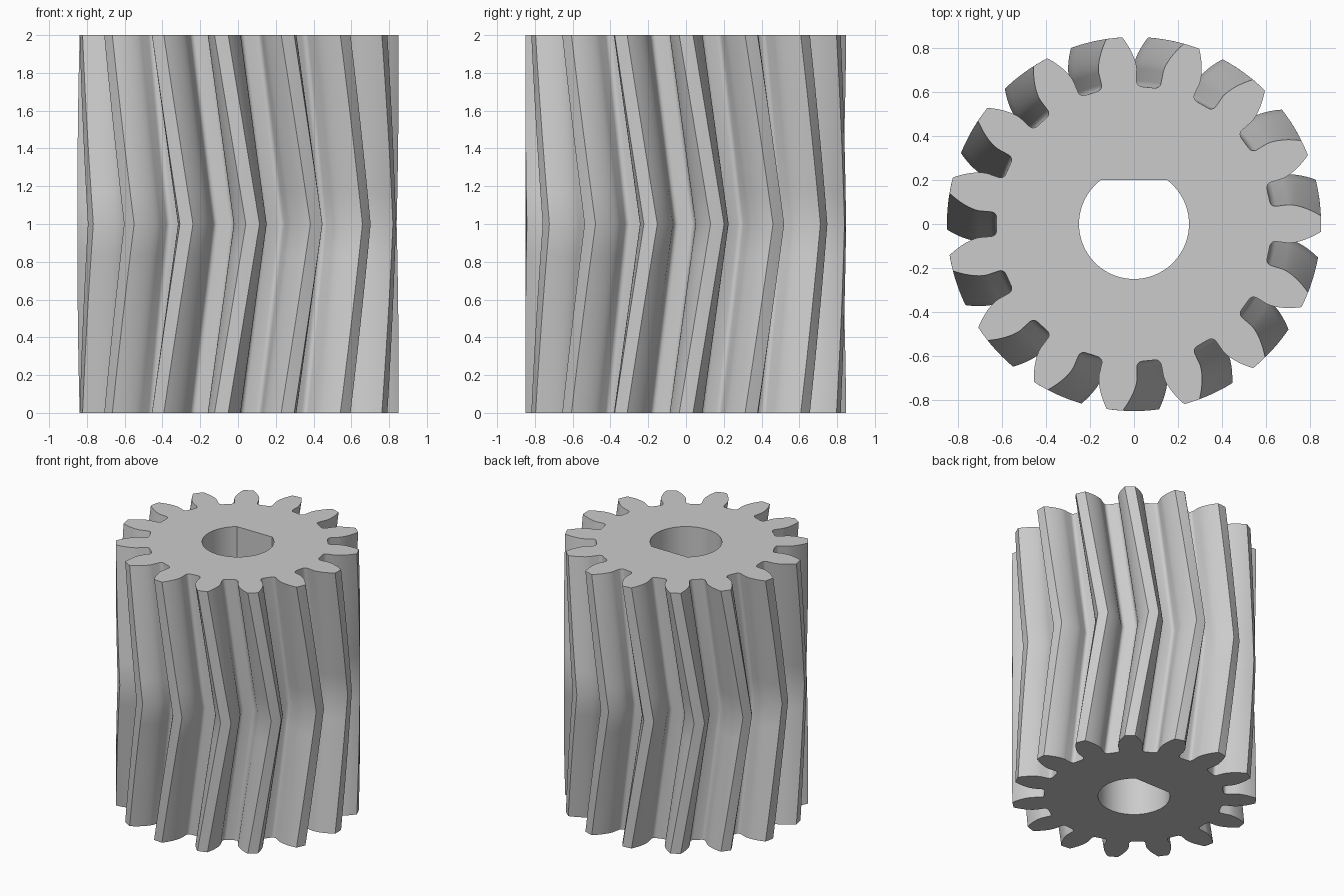
import bpy, bmesh
from math import sin, cos, tan, acos, asin, pi, radians

default = bpy.data.objects.get("Cube")
if default:
    bpy.data.objects.remove(default, do_unlink=True)

TEETH = 15
ROOT, BASE, TIP = 0.625, 0.705, 0.85
HEIGHT = 2.0
TWIST = radians(11.2)        # turn from each end to the middle
START = radians(168.05)      # centre of one tooth on the end faces
TIP_HALF = radians(2.45)     # half angle of the tooth tip
FILLET = 0.025
LAYERS = 12


def involute(radius):
    a = acos(min(1, BASE / radius))
    return tan(a) - a


def half_tooth():
    """Radius and angle from the tooth centre, root to tip."""
    base_half = TIP_HALF + involute(TIP)
    points = []
    for i in range(5):
        t = i / 4 * pi / 2
        points.append((ROOT + FILLET * (1 - cos(t)),
                       base_half + FILLET * (1 - sin(t)) / ROOT))
    for i in range(9):
        r = BASE + (TIP - BASE) * i / 8
        points.append((r, base_half - involute(r)))
    return points


def gear_profile():
    half = half_tooth()
    tooth = [(r, -a) for r, a in half] + [(TIP, 0)] + [(r, a) for r, a in reversed(half)]
    return [(r, START + k * 2 * pi / TEETH + a) for k in range(TEETH) for r, a in tooth]


def bore_profile(radius=0.25, flat=0.2, steps=56):
    """Round hole with one flat on the back side."""
    edge = asin(flat / radius)
    sweep = pi + 2 * edge
    return [(radius, pi - edge + sweep * i / steps) for i in range(steps + 1)]


def add_ring(bm, profile, z, turn=0.0):
    return [bm.verts.new((r * cos(a + turn), r * sin(a + turn), z)) for r, a in profile]


def join_rings(bm, low, high):
    n = len(low)
    for i in range(n):
        j = (i + 1) % n
        bm.faces.new((low[i], low[j], high[j], high[i]))


def ring_edges(bm, ring):
    return [bm.edges.get((v, ring[i - 1])) for i, v in enumerate(ring)]


bm = bmesh.new()

# Herringbone teeth
teeth = gear_profile()
outer = []
for i in range(LAYERS + 1):
    f = i / LAYERS
    outer.append(add_ring(bm, teeth, HEIGHT * f, TWIST * (1 - abs(2 * f - 1))))
for low, high in zip(outer, outer[1:]):
    join_rings(bm, low, high)

# Shaft hole
hole = bore_profile()
inner = [add_ring(bm, hole, z) for z in (0, HEIGHT)]
join_rings(bm, *inner)

# End faces
for rim, bore in ((outer[0], inner[0]), (outer[-1], inner[1])):
    bmesh.ops.triangle_fill(bm, use_beauty=True,
                            edges=ring_edges(bm, rim) + ring_edges(bm, bore))
bmesh.ops.recalc_face_normals(bm, faces=bm.faces)

mesh = bpy.data.meshes.new("herringbone_gear")
bm.to_mesh(mesh)
bm.free()
gear = bpy.data.objects.new("herringbone_gear", mesh)
bpy.context.collection.objects.link(gear)

# Grey material
grey = bpy.data.materials.new("plain_grey")
grey.use_nodes = True
colour = (0.6, 0.6, 0.6, 1)
grey.diffuse_color = colour
grey.node_tree.nodes["Principled BSDF"].inputs["Base Color"].default_value = colour
mesh.materials.append(grey)

bpy.ops.object.select_all(action='DESELECT')
gear.select_set(True)
bpy.context.view_layer.objects.active = gear
bpy.ops.object.shade_smooth_by_angle(angle=radians(30))
